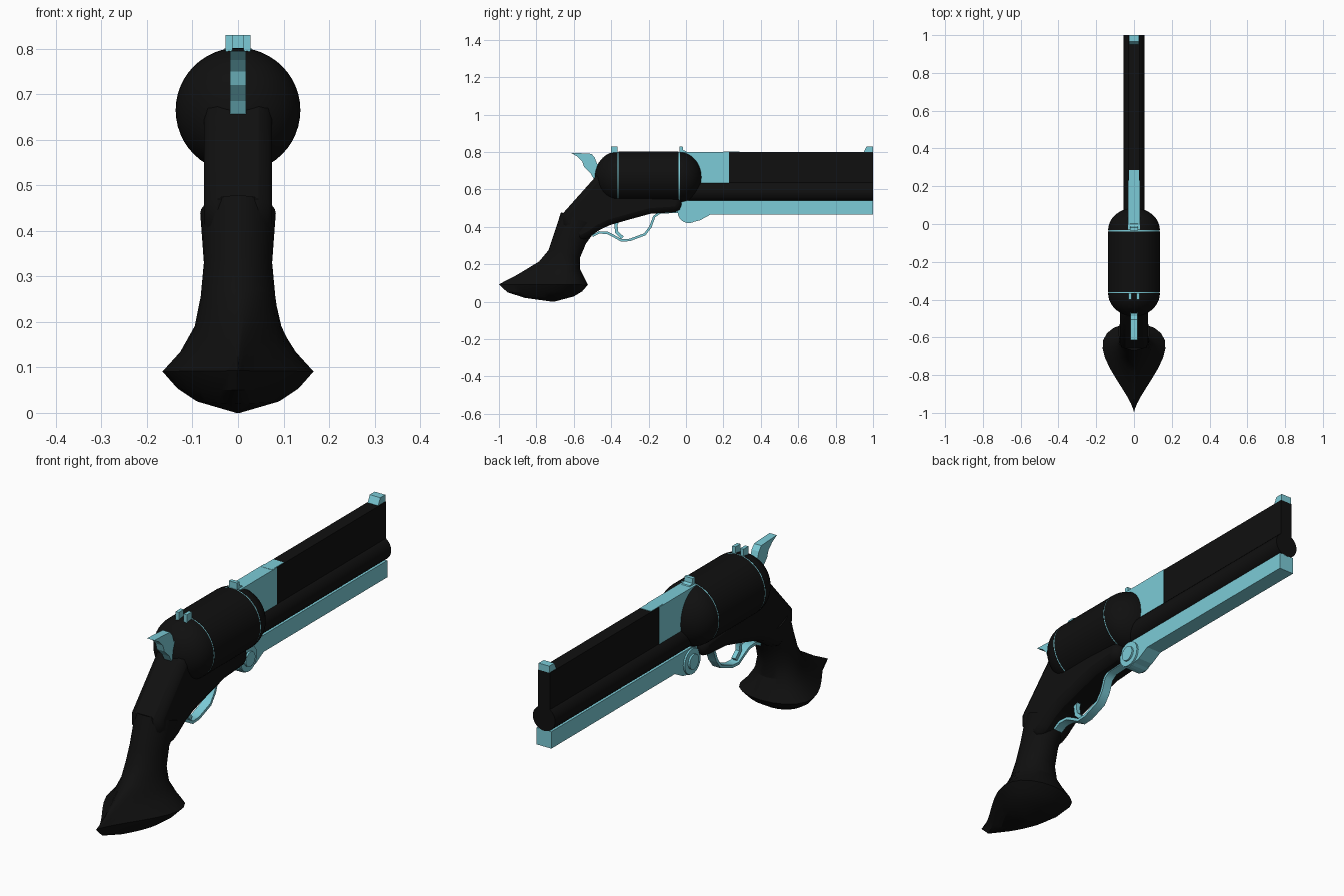
import bpy, bmesh, math
from mathutils import Vector

if "Cube" in bpy.data.objects:
    bpy.data.objects.remove(bpy.data.objects["Cube"])


def material(name, rgb):
    m = bpy.data.materials.new(name)
    m.diffuse_color = (*rgb, 1)
    m.use_nodes = True
    m.node_tree.nodes["Principled BSDF"].inputs["Base Color"].default_value = m.diffuse_color
    return m


BLACK = material("black_metal", (0.005, 0.005, 0.005))
CYAN = material("pale_cyan", (0.2, 0.6, 0.68))


def finish(name, bm, mat, smooth=None, bevel=0):
    bmesh.ops.recalc_face_normals(bm, faces=bm.faces)
    me = bpy.data.meshes.new(name)
    bm.to_mesh(me)
    bm.free()
    me.materials.append(mat)
    ob = bpy.data.objects.new(name, me)
    bpy.context.collection.objects.link(ob)
    if bevel:
        b = ob.modifiers.new("bevel", 'BEVEL')
        b.width, b.segments, b.limit_method = bevel, 2, 'ANGLE'
        b.angle_limit = math.radians(60)
    if smooth:
        bpy.ops.object.select_all(action='DESELECT')
        ob.select_set(True)
        bpy.context.view_layer.objects.active = ob
        bpy.ops.object.shade_smooth_by_angle(angle=math.radians(smooth))
    return ob


def plate(name, pts, w, mat, x0=0, **kw):
    """Side profile of (y, z) points, extruded across x."""
    bm = bmesh.new()
    f = bm.faces.new([bm.verts.new((x0 - w, y, z)) for y, z in pts])
    ext = bmesh.ops.extrude_face_region(bm, geom=[f])['geom']
    for v in ext:
        if isinstance(v, bmesh.types.BMVert):
            v.co.x += 2 * w
    return finish(name, bm, mat, **kw)


def box(name, y0, y1, z0, z1, w, mat, x0=0):
    return plate(name, [(y0, z0), (y1, z0), (y1, z1), (y0, z1)], w, mat, x0)


def loft(name, rings, mat, smooth=30):
    """Skin a list of vertex rings and cap both ends."""
    bm = bmesh.new()
    rows = [[bm.verts.new(p) for p in r] for r in rings]
    n = len(rows[0])
    for a, b in zip(rows, rows[1:]):
        for i in range(n):
            j = (i + 1) % n
            bm.faces.new((a[i], a[j], b[j], b[i]))
    bm.faces.new(rows[0])
    bm.faces.new(rows[-1])
    return finish(name, bm, mat, smooth=smooth)


def turned(name, prof, zc, mat, n=48):
    """Turn (y, radius) points about an axis along y."""
    ang = [2 * math.pi * i / n for i in range(n)]
    return loft(name, [[(r * math.cos(a), y, zc + r * math.sin(a)) for a in ang]
                       for y, r in prof], mat)


def ribbon(name, path, t, w, mat):
    """Strip of thickness t that follows a (y, z) path."""
    p = [Vector(q) for q in path]
    up, low = [], []
    for i, q in enumerate(p):
        d = (p[min(i + 1, len(p) - 1)] - p[max(i - 1, 0)]).normalized()
        nrm = Vector((-d.y, d.x)) * t / 2
        up.append(tuple(q + nrm))
        low.append(tuple(q - nrm))
    return plate(name, up + low[::-1], w, mat, smooth=40)


# drum with domed ends and thin coloured seams
R, ZC = 0.137, 0.665
dome = [(math.sin(math.radians(a)), math.cos(math.radians(a))) for a in range(0, 90, 8)]
turned("drum", [(-0.36, R), (-0.039, R)], ZC, BLACK)
turned("front_dome", [(-0.033 + 0.118 * s, R * c) for s, c in dome] + [(0.085, 0.008)], ZC, BLACK)
turned("rear_dome", [(-0.366 - 0.122 * s, R * c) for s, c in dome] + [(-0.488, 0.008)], ZC, BLACK)
for name, y in (("front_seam", -0.036), ("rear_seam", -0.363)):
    turned(name, [(y - 0.004, R - 0.001), (y + 0.004, R - 0.001)], ZC, CYAN)

# barrel: round tube, upper slab, coloured receiver and under bar
turned("barrel_tube", [(0.0, 0.055), (1.0, 0.055)], 0.59, BLACK, 32)
box("barrel_slab", 0.22, 1.0, 0.6, 0.8, 0.029, BLACK)
box("receiver", -0.03, 0.23, 0.635, 0.801, 0.031, CYAN)
box("receiver_top_strip", 0.2, 0.285, 0.79, 0.802, 0.027, CYAN)

arc = [(0.015 + 0.06 * math.cos(math.radians(a)), 0.48 + 0.06 * math.sin(math.radians(a)))
       for a in range(150, 301, 15)]
plate("under_bar", arc + [(0.075, 0.435), (0.13, 0.465), (1.0, 0.465), (1.0, 0.54),
                          (0.0, 0.54), (-0.07, 0.52)], 0.036, CYAN)

# hinge bosses on each side
circle = [(math.cos(2 * math.pi * i / 32), math.sin(2 * math.pi * i / 32)) for i in range(32)]
for s in (-1, 1):
    for name, r, x in (("hinge_disc", 0.056, 0.038), ("hinge_pin", 0.033, 0.046)):
        plate(name, [(0.015 + r * c, 0.48 + r * q) for c, q in circle], 0.006, CYAN,
              x0=s * x, smooth=40)

# frame under and behind the drum
plate("frame", [(-0.46, 0.70), (-0.495, 0.655), (-0.66, 0.47), (-0.66, 0.41), (-0.57, 0.32),
                (-0.51, 0.35), (-0.46, 0.385), (-0.405, 0.41), (-0.30, 0.44), (-0.19, 0.47),
                (-0.07, 0.478), (-0.025, 0.485), (-0.025, 0.56), (-0.38, 0.6)],
      0.075, BLACK, bevel=0.03, smooth=30)

# grip: back (y, z), front (y, z), half width, teardrop amount
sections = [
    (-0.668, 0.478, -0.47, 0.40, 0.083, 0.0),
    (-0.71, 0.35, -0.535, 0.31, 0.075, 0.0),
    (-0.735, 0.275, -0.567, 0.235, 0.084, 0.1),
    (-0.785, 0.215, -0.567, 0.175, 0.100, 0.4),
    (-0.90, 0.145, -0.545, 0.13, 0.130, 0.8),
    (-1.0, 0.093, -0.525, 0.09, 0.167, 1.0),
    (-0.955, 0.05, -0.555, 0.055, 0.135, 0.9),
    (-0.86, 0.02, -0.60, 0.028, 0.095, 0.6),
    (-0.715, 0.0, -0.705, 0.0, 0.004, 0.0),
]
rings = []
for by, bz, fy, fz, w, tear in sections:
    ring = []
    for i in range(28):
        a = 2 * math.pi * i / 28
        t = 0.5 + 0.5 * math.cos(a)
        k = (1 - tear) + tear * math.cos(a / 2) ** 2 / 0.65
        ring.append((w * math.sin(a) * k, by + (fy - by) * t, bz + (fz - bz) * t))
    rings.append(ring)
loft("grip", rings, BLACK, 25)

# hammer
plate("hammer", [(-0.615, 0.795), (-0.58, 0.775), (-0.555, 0.75), (-0.545, 0.72), (-0.51, 0.685),
                 (-0.49, 0.65), (-0.44, 0.66), (-0.44, 0.73), (-0.475, 0.735), (-0.488, 0.77),
                 (-0.505, 0.79), (-0.55, 0.793)], 0.018, CYAN)

# trigger guard and trigger
ribbon("trigger_guard", [(-0.50, 0.352), (-0.465, 0.37), (-0.42, 0.368), (-0.385, 0.35),
                         (-0.345, 0.327), (-0.30, 0.33), (-0.22, 0.36), (-0.19, 0.40),
                         (-0.17, 0.455), (-0.14, 0.476), (-0.04, 0.482)], 0.013, 0.02, CYAN)
ribbon("trigger", [(-0.36, 0.45), (-0.375, 0.41), (-0.37, 0.37), (-0.34, 0.342)],
       0.018, 0.01, CYAN)

# sights along the top
for s in (-1, 1):
    box("rear_sight_post", -0.40, -0.365, 0.77, 0.83, 0.008, CYAN, x0=s * 0.02)
plate("middle_sight", [(-0.035, 0.78), (0.01, 0.79), (0.0, 0.805), (-0.015, 0.81),
                       (-0.018, 0.83), (-0.035, 0.83)], 0.02, CYAN)
plate("front_sight", [(0.95, 0.8), (1.0, 0.8), (1.0, 0.83), (0.965, 0.83)], 0.026, CYAN)
